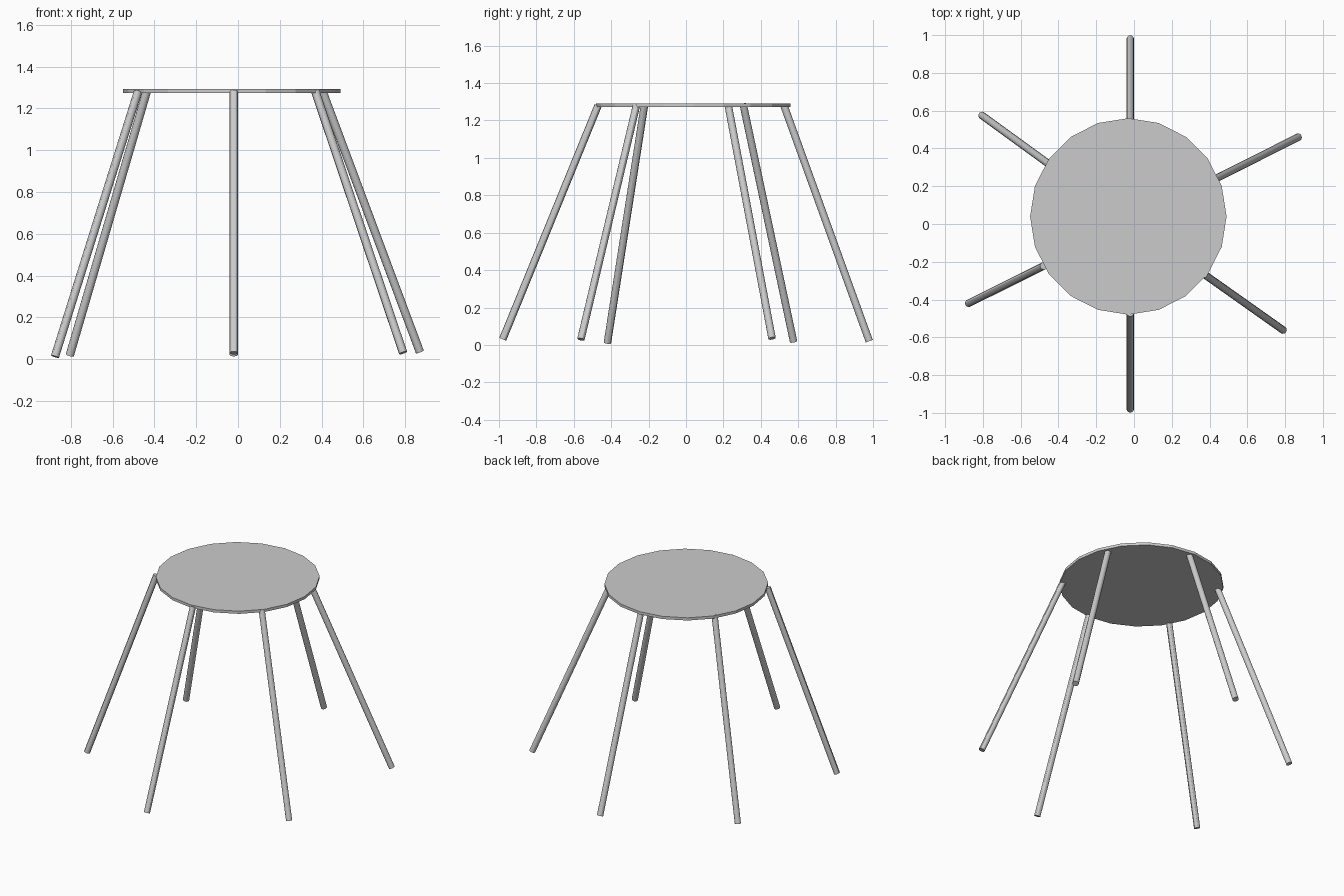
import bpy
from mathutils import Vector

if "Cube" in bpy.data.objects:
    bpy.data.objects.remove(bpy.data.objects["Cube"], do_unlink=True)

grey = bpy.data.materials.new("plain grey")
grey.use_nodes = True
colour = (0.6, 0.6, 0.6, 1)
grey.diffuse_color = colour
grey.node_tree.nodes["Principled BSDF"].inputs["Base Color"].default_value = colour


def cylinder(name, start, end, radius, sides):
    """Closed cylinder running from start to end."""
    start, end = Vector(start), Vector(end)
    axis = end - start
    bpy.ops.mesh.primitive_cylinder_add(
        vertices=sides, radius=radius, depth=axis.length,
        location=(start + end) / 2,
        rotation=axis.to_track_quat('Z', 'Y').to_euler())
    obj = bpy.context.object
    obj.name = name
    obj.data.materials.append(grey)
    return obj


# Round seat, a thin twenty-sided disc
seat = cylinder("seat", (-0.03, 0.04, 1.273), (-0.03, 0.04, 1.292), 0.52, 20)
seat.rotation_euler = (0, 0, 0)

# Splayed legs: foot centre, top centre
legs = {
    "front_leg": ((-0.02, -0.98, 0.03), (-0.02, -0.47, 1.28)),
    "back_leg": ((-0.02, 0.98, 0.02), (-0.02, 0.522, 1.285)),
    "left_back_leg": ((0.87, 0.46, 0.035), (0.405, 0.226, 1.28)),
    "left_front_leg": ((0.79, -0.562, 0.03), (0.37, -0.265, 1.28)),
    "right_back_leg": ((-0.805, 0.575, 0.018), (-0.435, 0.306, 1.286)),
    "right_front_leg": ((-0.876, -0.42, 0.012), (-0.478, -0.222, 1.282)),
}
for name, (foot, top) in legs.items():
    leg = cylinder(name, foot, top, 0.02, 12)
    bpy.ops.object.shade_smooth_by_angle()
